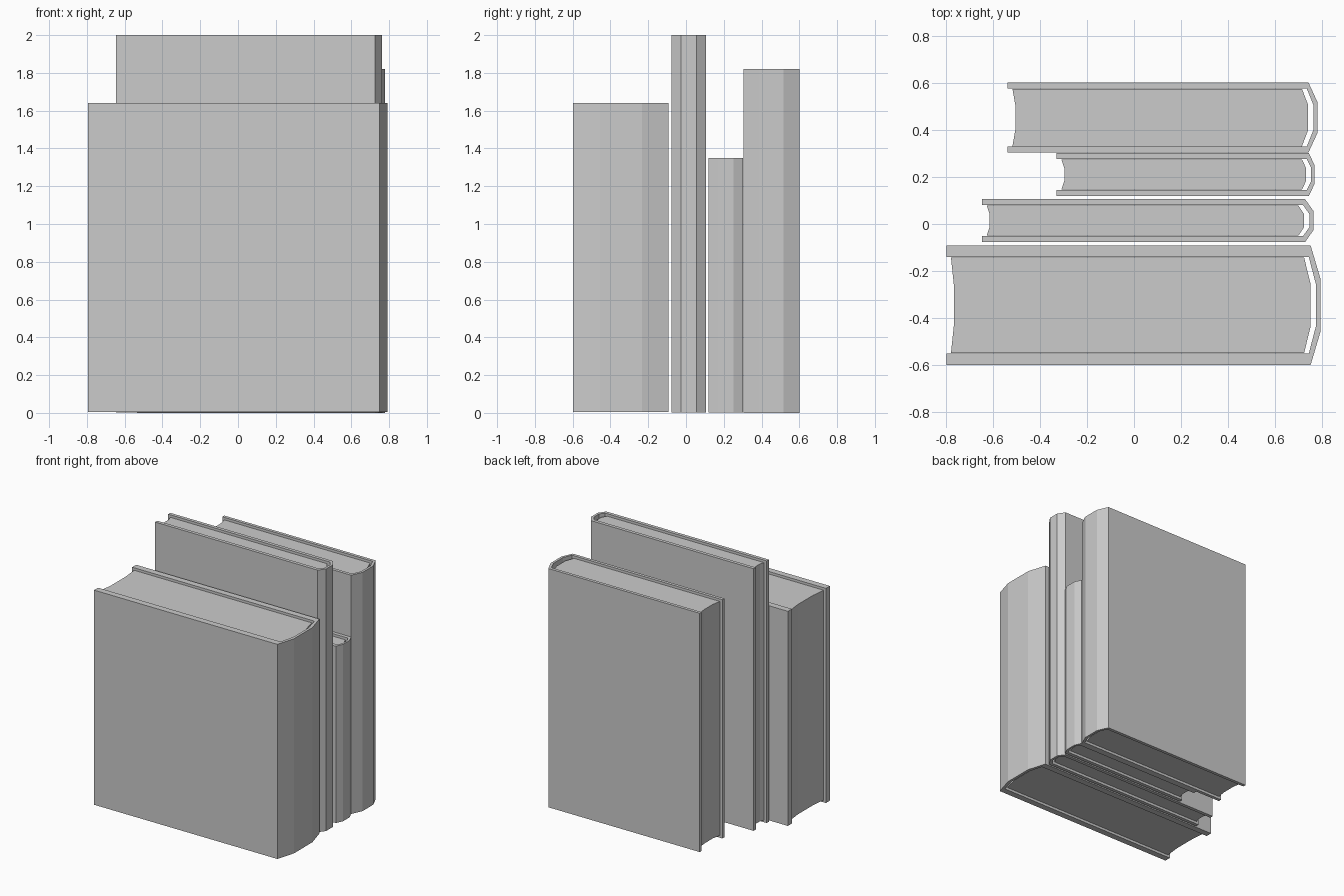
import bpy, bmesh

if "Cube" in bpy.data.objects:
    bpy.data.objects.remove(bpy.data.objects["Cube"])


def prism(name, outline, z0, z1):
    """Extrude a flat xy outline from z0 to z1."""
    bm = bmesh.new()
    base = bm.faces.new([bm.verts.new((x, y, z0)) for x, y in outline])
    top = bmesh.ops.extrude_face_region(bm, geom=[base])["geom"]
    verts = [v for v in top if isinstance(v, bmesh.types.BMVert)]
    bmesh.ops.translate(bm, verts=verts, vec=(0, 0, z1 - z0))
    bmesh.ops.recalc_face_normals(bm, faces=bm.faces)
    mesh = bpy.data.meshes.new(name)
    bm.to_mesh(mesh)
    bm.free()
    obj = bpy.data.objects.new(name, mesh)
    bpy.context.collection.objects.link(obj)
    return obj


def bow(x_edge, x_mid, y0, y1):
    """Three-sided curve running from y0 to y1."""
    w = y1 - y0
    return [(x_edge, y0), (x_mid, y0 + 0.28 * w), (x_mid, y0 + 0.72 * w), (x_edge, y1)]


def book(name, left, hinge, spine, y0, y1, z0, z1, board, wall, inset):
    # Cover: two boards joined by a faceted rounded spine
    a, b = y0 + board, y1 - board
    outer = bow(hinge, spine, y0, y1)
    inner = bow(hinge - 0.008, spine - wall, a, b)
    prism(name + "_cover",
          [(left, y0)] + outer + [(left, y1), (left, b)] + inner[::-1] + [(left, a)],
          z0, z1)
    # Pages: rounded toward the spine, hollow at the fore edge
    a, b = a + 0.002, b - 0.002
    back = bow(hinge - 0.028, spine - wall - 0.022, a, b)
    fore = bow(left + inset, left + inset + 0.012, a, b)
    prism(name + "_pages", back + fore[::-1], z0 + 0.018, z1 - 0.018)


# name, left, hinge, spine, y0, y1, z0, z1, board, spine wall, fore-edge inset
for spec in (
    ("thick_front_book", -0.795, 0.75, 0.792, -0.598, -0.092, 0.004, 1.64, 0.048, 0.02, 0.018),
    ("tall_book", -0.645, 0.726, 0.762, -0.077, 0.106, 0.002, 2.0, 0.026, 0.018, 0.02),
    ("small_book", -0.328, 0.742, 0.766, 0.118, 0.302, 0.002, 1.35, 0.027, 0.014, 0.02),
    ("back_book", -0.536, 0.741, 0.779, 0.304, 0.6, 0.0, 1.82, 0.024, 0.018, 0.02),
):
    book(*spec)
